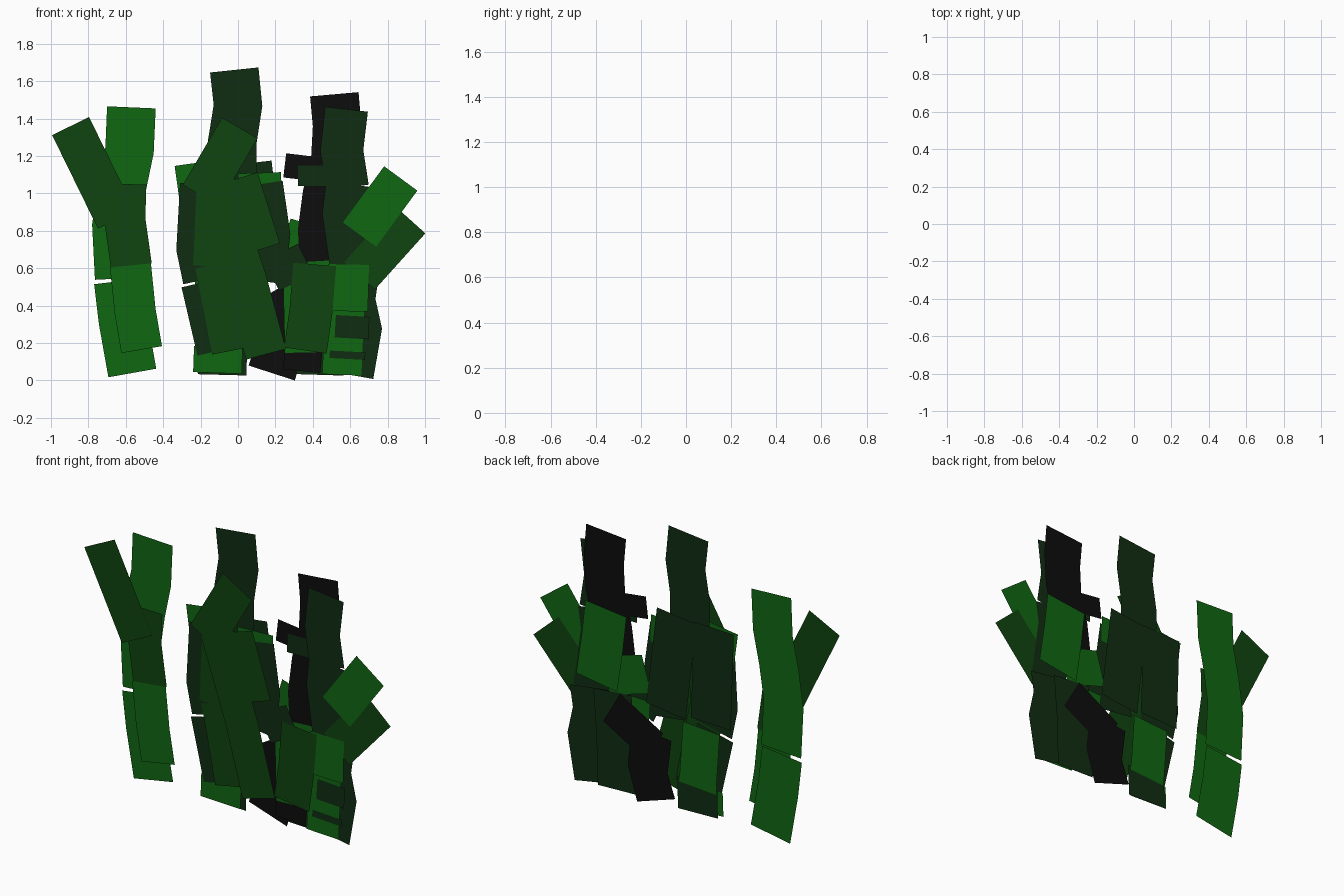
import bpy
import bmesh
from mathutils import Vector

if "Cube" in bpy.data.objects:
    bpy.data.objects.remove(bpy.data.objects["Cube"])


def material(name, color):
    m = bpy.data.materials.new(name)
    m.diffuse_color = (*color, 1)
    m.use_nodes = True
    m.node_tree.nodes["Principled BSDF"].inputs["Base Color"].default_value = m.diffuse_color
    return m


BRIGHT = material("bright green", (0.005, 0.135, 0.006))
MID = material("mid green", (0.005, 0.057, 0.005))
DARK = material("dark green", (0.005, 0.027, 0.006))
BLACK = material("black", (0.004, 0.004, 0.004))


def strip(name, mat, y, width, *path):
    """Flat ribbon of quads following an (x, z) centre line at depth y."""
    pts = [Vector(p) for p in path]
    bm = bmesh.new()
    rows = []
    for i, p in enumerate(pts):
        d = (pts[min(i + 1, len(pts) - 1)] - pts[max(i - 1, 0)]).normalized()
        side = Vector((-d.y, d.x)) * width / 2
        rows.append([bm.verts.new((q.x, y, q.y)) for q in (p + side, p - side)])
    for a, b in zip(rows, rows[1:]):
        bm.faces.new((a[0], b[0], b[1], a[1]))
    bm.normal_update()
    for f in bm.faces:
        if f.normal.y > 0:
            f.normal_flip()
    mesh = bpy.data.meshes.new(name)
    bm.to_mesh(mesh)
    bm.free()
    mesh.materials.append(mat)
    bpy.context.collection.objects.link(bpy.data.objects.new(name, mesh))


# Left cluster
strip("left_back_blade", BRIGHT, 0.02, 0.26, (-.57, 1.46), (-.58, 1.23), (-.62, 1.04), (-.65, .83), (-.635, .545))
strip("left_back_blade_base", BRIGHT, 0.02, 0.26, (-.64, .53), (-.615, .32), (-.565, .04))
strip("left_leaning_blade", MID, -0.012, 0.22, (-.895, 1.36), (-.65, .86))
strip("left_front_blade", MID, -0.005, 0.22, (-.60, 1.05), (-.605, .86), (-.57, .61))
strip("left_front_blade_base", BRIGHT, -0.008, 0.22, (-.575, .615), (-.55, .37), (-.515, .165))

# Middle cluster, back layers
strip("middle_tall_blade", DARK, 0.005, 0.26, (-.02, 1.66), (0, 1.47), (-.03, 1.28), (-.03, 1.0))
strip("middle_back_blade_left", DARK, 0.012, 0.26, (-.19, 1.15), (-.18, .85), (-.17, .58))
strip("middle_back_blade_right", DARK, 0.015, 0.26, (.05, 1.16), (.09, .83), (.12, .58))
strip("middle_back_lower", BRIGHT, 0.014, 0.24, (-.11, .54), (-.085, .18))
strip("middle_back_base", DARK, 0.010, 0.26, (-.08, .22), (-.085, .03))
strip("middle_bright_tip", BRIGHT, 0.0, 0.26, (-.21, 1.165), (-.18, .95))

# Middle cluster, front layers
strip("middle_front_blade", DARK, -0.010, 0.24, (-.19, 1.05), (-.21, .70), (-.175, .54))
strip("middle_front_blade_lower", DARK, -0.008, 0.24, (-.185, .525), (-.10, .16))
strip("middle_front_base", BRIGHT, -0.006, 0.26, (-.105, .18), (-.11, .04))
strip("middle_leaning_tip", MID, -0.020, 0.22, (.01, 1.35), (-.20, .99))
strip("middle_upright_blade", MID, -0.015, 0.22, (-.11, 1.08), (-.13, .61))
strip("middle_upright_blade_lower", MID, -0.015, 0.22, (-.12, .62), (-.03, .16))
strip("middle_short_blade", MID, -0.017, 0.22, (0, 1.08), (.12, .70))
strip("middle_diagonal_blade", MID, -0.021, 0.22, (-.12, 1.02), (.04, .55), (.15, .14))
strip("middle_right_tip", BRIGHT, -0.004, 0.23, (.115, 1.11), (.12, .95))
strip("middle_right_blade", DARK, -0.008, 0.24, (.12, 1.05), (.16, .78), (.13, .53))
strip("middle_cross_blade", DARK, -0.009, 0.18, (.36, .65), (.18, .56))

# Right cluster, back layers
strip("right_tall_blade", BLACK, 0.008, 0.26, (.515, 1.53), (.53, 1.36), (.52, 1.18), (.475, .99), (.45, .80), (.46, .64))
strip("right_black_stub", BLACK, 0.006, 0.13, (.25, 1.15), (.50, 1.12))
strip("right_back_blade", BRIGHT, 0.018, 0.27, (.51, 1.08), (.535, .86), (.57, .63))
strip("right_back_cross", BRIGHT, 0.010, 0.22, (.25, .76), (.52, .68))
strip("right_back_lower", DARK, 0.014, 0.25, (.47, .60), (.45, .35), (.44, .03))
strip("right_edge_blade", DARK, 0.004, 0.25, (.63, .58), (.61, .43), (.645, .28), (.60, .03))
strip("black_cross_blade", BLACK, 0.020, 0.22, (.47, .51), (.19, .35))
strip("black_base_blade", BLACK, 0.021, 0.26, (.21, .43), (.235, .21), (.18, .04))
strip("black_front_base", BLACK, 0.0, 0.20, (.36, .25), (.34, .05))

# Right cluster, front layers
strip("right_dark_stub", DARK, 0.0, 0.22, (.43, 1.15), (.43, 1.04))
strip("right_front_blade", DARK, -0.008, 0.23, (.58, 1.45), (.555, 1.23), (.585, 1.03))
strip("right_front_blade_lower", DARK, -0.007, 0.24, (.59, 1.05), (.57, .90), (.62, .55))
strip("right_leaning_bright_blade", BRIGHT, -0.012, 0.22, (.87, 1.08), (.65, .78))
strip("right_leaning_mid_blade", MID, -0.010, 0.22, (.92, .86), (.65, .56))
strip("right_inner_blade", BRIGHT, -0.002, 0.26, (.37, .60), (.38, .15))
strip("right_lower_mid_blade", MID, -0.015, 0.23, (.41, .62), (.39, .37), (.36, .16))
strip("right_lower_bright_blade", BRIGHT, -0.013, 0.22, (.59, .62), (.585, .37))
strip("right_base_blade", BRIGHT, -0.004, 0.21, (.57, .40), (.555, .03))
strip("right_base_band", DARK, -0.008, 0.12, (.52, .29), (.70, .28))
strip("right_base_thin_band", DARK, -0.008, 0.04, (.49, .14), (.68, .13))
